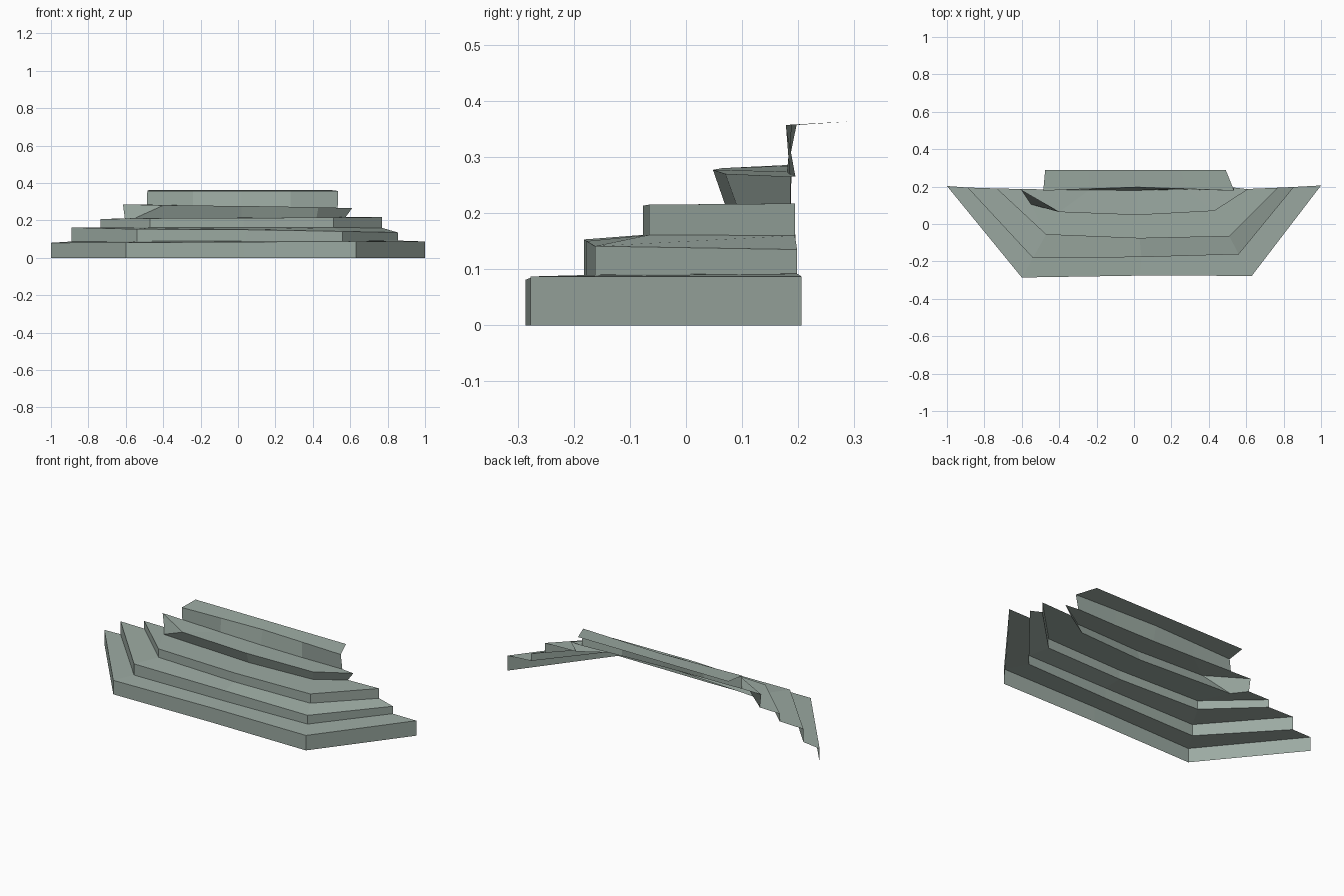
import bpy

if "Cube" in bpy.data.objects:
    bpy.data.objects.remove(bpy.data.objects["Cube"])

stone = bpy.data.materials.new("grey green stone")
stone.diffuse_color = (0.33, 0.40, 0.36, 1)
stone.use_nodes = True
stone.node_tree.nodes["Principled BSDF"].inputs["Base Color"].default_value = stone.diffuse_color


def band(name, rows):
    """Sheet joining successive outlines, each running left to right."""
    n = len(rows[0])
    verts = [p for r in rows for p in r]
    faces = [(k * n + i, k * n + i + 1, (k + 1) * n + i + 1, (k + 1) * n + i)
             for k in range(len(rows) - 1) for i in range(n - 1)]
    me = bpy.data.meshes.new(name)
    me.from_pydata(verts, [], faces)
    me.materials.append(stone)
    ob = bpy.data.objects.new(name, me)
    bpy.context.collection.objects.link(ob)


def outline(xy, zs):
    return [(x, y, z) for (x, y), z in zip(xy, zs)]


# plan outlines of the steps: back left, front left, middle, front right, back right
p1 = [(-1, .203), (-.6, -.286), (.03, -.276), (.63, -.277), (1, .206)]
p2 = [(-.89, .195), (-.54, -.182), (.04, -.177), (.56, -.162), (.855, .198)]
p3 = [(-.735, .19), (-.47, -.057), (.03, -.077), (.51, -.066), (.77, .194)]
p4 = [(-.605, .187), (-.55, .105), (.02, .07), (.42, .09), (.575, .186)]
p4_top = [(-.615, .188), (-.4, .064), (.02, .048), (.43, .07), (.61, .186)]
p5 = [(-.487, .185), (-.24, .181), (.02, .18), (.28, .185), (.533, .195)]
p5_top = [(-.485, .178), (-.24, .188), (.02, .197), (.28, .188), (.535, .178)]
p6 = [(-.475, .29), (-.24, .29), (.02, .29), (.25, .29), (.49, .29)]

z1 = [.08, .081, .085, .087, .087]
z2 = [.087, .088, .09, .09, .092]
z2_top = [.162, .153, .15, .141, .135]
z3 = [.163, .162, .161, .161, .16]
z3_top = [.207, .211, .213, .215, .217]
z4 = [.208, .212, .214, .215, .217]
z4_top = [.286, .28, .277, .27, .265]
z5 = [.284, .279, .274, .269, .265]

# each step is a riser plus its tread
steps = [
    ("bottom_step", (p1, [0] * 5), (p1, z1), (p2, z2)),
    ("second_step", (p2, z2), (p2, z2_top), (p3, z3)),
    ("third_step", (p3, z3), (p3, z3_top), (p4, z4)),
    ("overhanging_step", (p4, z4), (p4_top, z4_top), (p5, z5)),
    ("top_ledge", (p5, z5), (p5_top, [.357] * 5), (p6, [.363] * 5)),
]
for name, *rows in steps:
    band(name, [outline(*r) for r in rows])
